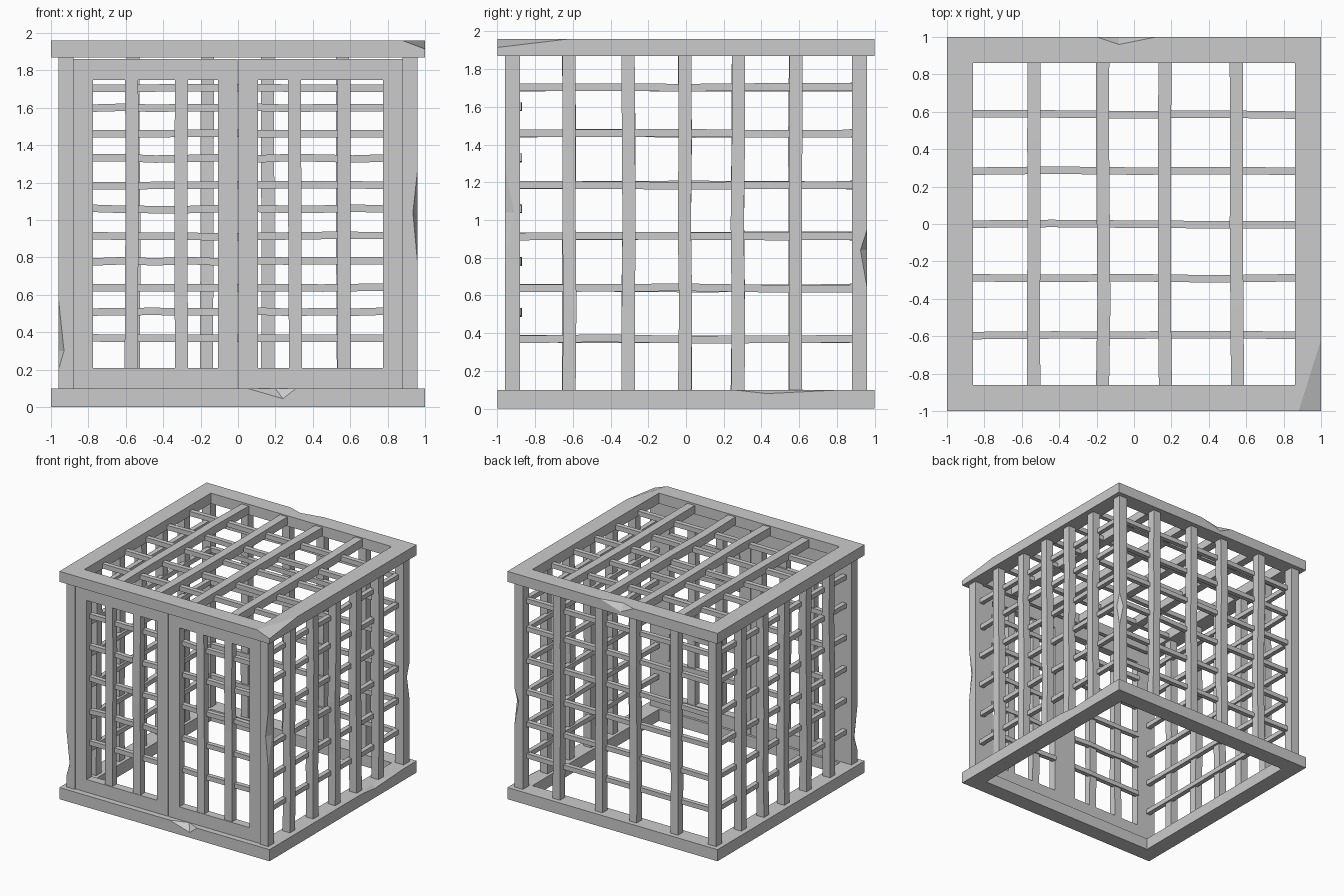
import bpy, bmesh, random
from mathutils import Vector

if "Cube" in bpy.data.objects:
    bpy.data.objects.remove(bpy.data.objects["Cube"])

random.seed(4)
wood = bpy.data.materials.new("weathered_grey")
wood.diffuse_color = (0.6, 0.6, 0.6, 1)
wood.use_nodes = True
wood.node_tree.nodes["Principled BSDF"].inputs["Base Color"].default_value = wood.diffuse_color


def finish(name, bm):
    bmesh.ops.recalc_face_normals(bm, faces=bm.faces)
    me = bpy.data.meshes.new(name)
    bm.to_mesh(me)
    bm.free()
    me.materials.append(wood)
    ob = bpy.data.objects.new(name, me)
    bpy.context.collection.objects.link(ob)
    return ob


def bar(name, a, b, w, d=None, wobble=0.004, cuts=4):
    """Square timber along one axis from a to b, slightly uneven like hand-cut wood."""
    a, b = Vector(a), Vector(b)
    d = d or w
    axis = max(range(3), key=lambda i: abs(b[i] - a[i]))
    p, q = [i for i in range(3) if i != axis]
    bm = bmesh.new()
    rings = []
    for k in range(cuts + 1):
        c = a.lerp(b, k / cuts)
        if wobble:
            c[p] += random.uniform(-wobble, wobble)
            c[q] += random.uniform(-wobble, wobble)
        ring = []
        for s, t in ((-1, -1), (1, -1), (1, 1), (-1, 1)):
            v = c.copy()
            v[p] += s * w / 2
            v[q] += t * d / 2
            ring.append(bm.verts.new(v))
        rings.append(ring)
    for r0, r1 in zip(rings, rings[1:]):
        for i in range(4):
            j = (i + 1) % 4
            bm.faces.new((r0[i], r0[j], r1[j], r1[i]))
    bm.faces.new(rings[0])
    bm.faces.new(rings[-1])
    return finish(name, bm)


def ring_frame(name, outer, inner, lo, hi, upright=False):
    """Rectangular frame; flat (extruded in z) or upright (extruded in y)."""
    bm = bmesh.new()

    def loop(r, w):
        u0, u1, v0, v1 = r
        return [bm.verts.new((u, w, v) if upright else (u, v, w))
                for u, v in ((u0, v0), (u1, v0), (u1, v1), (u0, v1))]
    ol, oh, ih, il = loop(outer, lo), loop(outer, hi), loop(inner, hi), loop(inner, lo)
    for A, B in ((ol, oh), (oh, ih), (ih, il), (il, ol)):
        for i in range(4):
            j = (i + 1) % 4
            bm.faces.new((A[i], A[j], B[j], B[i]))
    return finish(name, bm)


def chip(ob, pts):
    """Cut the convex hull of a few points out of a timber."""
    bm = bmesh.new()
    for p in pts:
        bm.verts.new(p)
    bmesh.ops.convex_hull(bm, input=bm.verts)
    cutter = finish("chip_cutter", bm)
    cutter.hide_render = True
    m = ob.modifiers.new("chip", 'BOOLEAN')
    m.operation, m.solver, m.object = 'DIFFERENCE', 'EXACT', cutter
    bpy.context.view_layer.update()
    dg = bpy.context.evaluated_depsgraph_get()
    me = bpy.data.meshes.new_from_object(ob.evaluated_get(dg))
    ob.modifiers.clear()
    if len(me.polygons):
        ob.data = me
    bpy.data.objects.remove(cutter)


# Base and roof frames
SQ, HOLE = (-1, 1, -1, 1), (-.86, .86, -.86, .86)
base = ring_frame("base_frame", SQ, HOLE, 0, .1)
roof = ring_frame("roof_frame", SQ, HOLE, 1.87, 1.96)
chip(base, [(.05, -1, .1), (.31, -1, .1), (.24, -1, .045), (.2, -.95, .1), (.2, -1.05, .15)])
chip(base, [(1, .25, .1), (1, .83, .1), (1, .43, .08), (.96, .45, .1), (1.05, .45, .15)])
chip(roof, [(-.2, 1, 1.96), (.12, 1, 1.96), (-.08, .96, 1.96), (-.08, 1, 1.9), (-.08, 1.05, 2)])
chip(roof, [(.88, -1, 1.96), (1, -1, 1.915), (1, -.62, 1.96), (1.06, -1.06, 2.02)])

# Corner posts
posts = {}
for sx, nx in ((-1, "left"), (1, "right")):
    for sy, ny in ((-1, "front"), (1, "back")):
        posts[ny, nx] = bar(f"{ny}_{nx}_post", (sx * .92, sy * .92, .09),
                            (sx * .92, sy * .92, 1.88), .08, wobble=0, cuts=1)
chip(posts["front", "right"], [(.96, -.96, .77), (.96, -.96, 1.27), (.935, -.96, 1.04),
                               (.96, -.91, 1.04), (1, -1, 1.04)])
chip(posts["front", "left"], [(-.96, -.96, .2), (-.96, -.96, .58), (-.93, -.96, .3),
                              (-.96, -.91, .3), (-1, -1, .3)])
chip(posts["back", "right"], [(.96, .96, .64), (.96, .96, .95), (.96, .925, .84),
                              (.92, .96, .84), (1, 1, .84)])

# Side and back lattice walls
RUNGS = (.37, .64, .915, 1.185, 1.46, 1.705)
for s, n in ((-1, "left"), (1, "right")):
    for y in (-.62, -.305, -.005, .275, .58):
        bar(f"{n}_wall_bar", (s * .922, y, .09), (s * .922, y, 1.88), .07)
    for z in RUNGS:
        bar(f"{n}_wall_rung", (s * .89, -.91, z), (s * .89, .91, z), .04)
for x in (-.56, -.165, .16, .56):
    bar("back_wall_bar", (x, .922, .09), (x, .922, 1.88), .07)
for z in RUNGS:
    bar("back_wall_rung", (-.91, .89, z), (.91, .89, z), .04)

# Roof lattice
for x in (-.535, -.165, .165, .55):
    bar("roof_bar", (x, -.88, 1.912), (x, .88, 1.912), .07)
for y in (-.595, -.29, 0, .285, .585):
    bar("roof_rung", (-.88, y, 1.893), (.88, y, 1.893), .04)

# Double doors
for s, n in ((-1, "left"), (1, "right")):
    def span(a, b):
        return (min(s * a, s * b), max(s * a, s * b))
    ring_frame(f"{n}_door_frame", span(.002, .88) + (.1, 1.86),
               span(.107, .775) + (.21, 1.75), -.95, -.88, upright=True)
    for x in (.305, .57):
        bar(f"{n}_door_bar", (s * x, -.915, .2), (s * x, -.915, 1.76), .07, .06)
    for z in (.51, .78, 1.06, 1.33, 1.6):
        bar(f"{n}_door_rung", (s * .1, -.892, z), (s * .785, -.892, z), .04)
